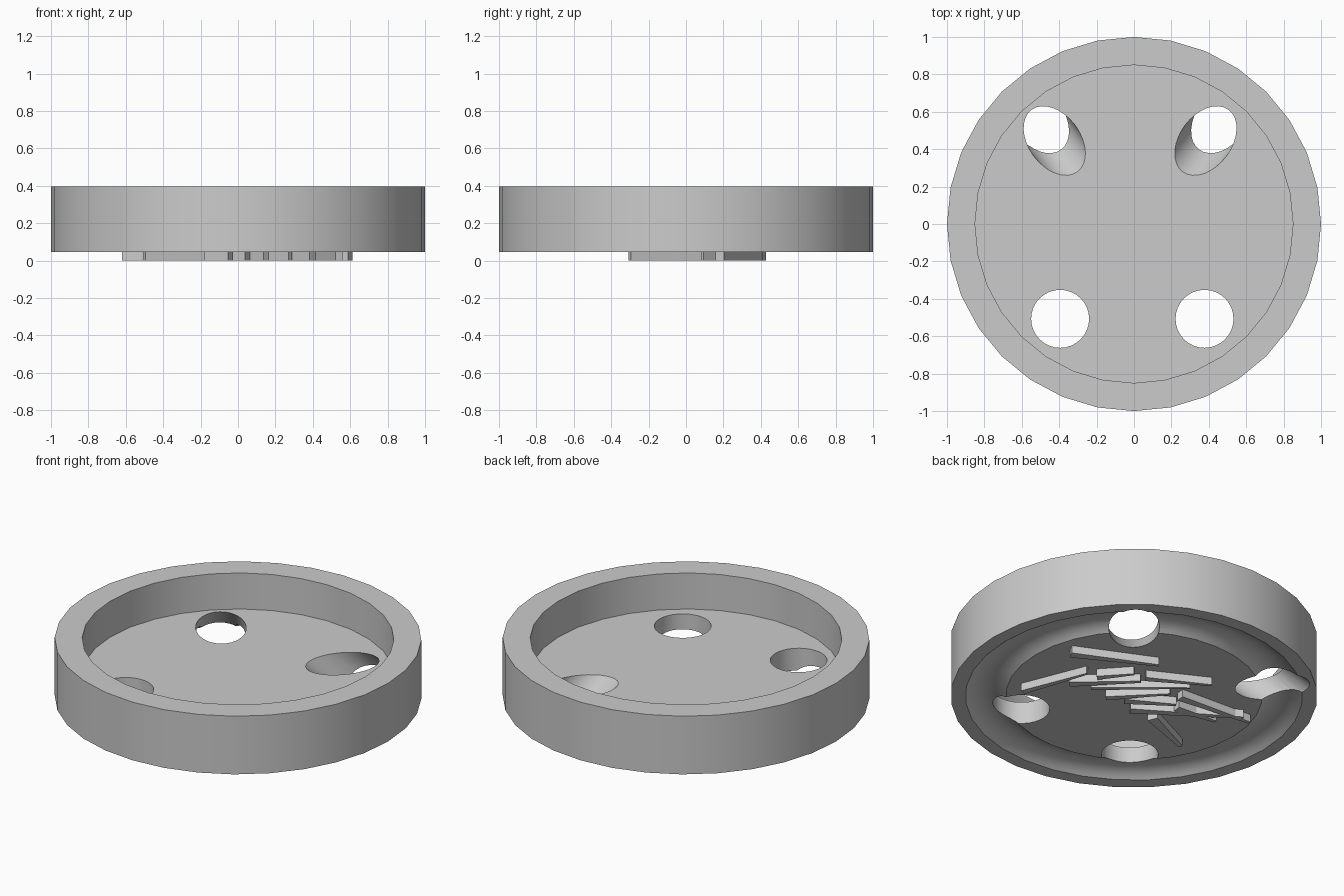
import bpy, bmesh, math
from mathutils import Vector

old = bpy.data.objects.get("Cube")
if old:
    bpy.data.objects.remove(old, do_unlink=True)

SIDES = 32
BASE, FLOOR, TOP = 0.046, 0.179, 0.396

grey = bpy.data.materials.new("plain_grey")
grey.use_nodes = True
grey.diffuse_color = (0.6, 0.6, 0.6, 1)
grey.node_tree.nodes["Principled BSDF"].inputs["Base Color"].default_value = (0.6, 0.6, 0.6, 1)


def add_object(name, bm):
    bmesh.ops.recalc_face_normals(bm, faces=bm.faces)
    mesh = bpy.data.meshes.new(name)
    bm.to_mesh(mesh)
    bm.free()
    mesh.materials.append(grey)
    obj = bpy.data.objects.new(name, mesh)
    bpy.context.collection.objects.link(obj)
    return obj


def lathe(name, profile):
    """Turn an open (radius, z) profile and cap both ends."""
    bm = bmesh.new()
    rings = []
    for r, z in profile:
        rings.append([bm.verts.new((r * math.cos(a), r * math.sin(a), z))
                      for a in (math.tau * i / SIDES for i in range(SIDES))])
    for lower, upper in zip(rings, rings[1:]):
        for i in range(SIDES):
            j = (i + 1) % SIDES
            bm.faces.new((lower[i], lower[j], upper[j], upper[i]))
    bm.faces.new(rings[0])
    bm.faces.new(rings[-1])
    return add_object(name, bm)


def hole_cutter(name, centre, radius, axis, length):
    """Cylinder along axis, centred on a point."""
    bm = bmesh.new()
    bmesh.ops.create_cone(bm, cap_ends=True, segments=SIDES, radius1=radius,
                          radius2=radius, depth=length)
    obj = add_object(name, bm)
    obj.rotation_euler = Vector(axis).to_track_quat('Z', 'Y').to_euler()
    obj.location = centre
    obj.hide_render = True
    return obj


# Dish: shallow rounded groove below, raised rim and sunken floor above
groove_mid, half_width, groove_depth = 0.81, 0.11, 0.042
arc_r = (half_width ** 2 + groove_depth ** 2) / (2 * groove_depth)
arc_end = math.asin(half_width / arc_r)
groove = [(groove_mid + arc_r * math.sin(t),
           BASE + groove_depth - arc_r * (1 - math.cos(t)))
          for t in (arc_end * k / 5 for k in range(-5, 6))]
dish = lathe("dish", groove + [(1, BASE), (1, TOP), (0.85, TOP), (0.85, FLOOR)])

# Two upright holes at the front, two slanted ones at the back
lean = math.radians(48)
cutters = []
for side, front_x, back_x in ((-1, -0.395, -0.425), (1, 0.377, 0.383)):
    cutters.append(hole_cutter("front_hole_cutter", (front_x, -0.507, 0.15), 0.155,
                               (0, 0, 1), 0.6))
    axis = (side * 0.594 * math.sin(lean), 0.804 * math.sin(lean), -math.cos(lean))
    cutters.append(hole_cutter("back_hole_cutter", (back_x, 0.445, FLOOR), 0.138, axis, 0.9))
bpy.context.view_layer.objects.active = dish
for cutter in cutters:
    cut = dish.modifiers.new("hole", 'BOOLEAN')
    cut.operation, cut.solver, cut.object = 'DIFFERENCE', 'EXACT', cutter
    bpy.ops.object.modifier_apply(modifier=cut.name)
    bpy.data.objects.remove(cutter, do_unlink=True)

bpy.ops.object.select_all(action='DESELECT')
dish.select_set(True)
bpy.ops.object.shade_smooth_by_angle(angle=math.radians(30))

# Thin tapered ribs standing out of the underside: start, end, width
ribs = [
    ((0.60, 0.18), (0.16, 0.40), 0.05),
    ((0.54, -0.30), (0.40, 0.08), 0.04),
    ((0.12, 0.24), (-0.20, 0.42), 0.04),
    ((0.40, -0.07), (0.12, 0.20), 0.05),
    ((0.28, -0.03), (-0.13, 0.32), 0.03),
    ((0.15, -0.06), (-0.09, 0.20), 0.04),
    ((0.05, -0.02), (-0.19, 0.13), 0.05),
    ((0.33, 0.08), (0.20, 0.24), 0.04),
    ((-0.04, -0.08), (-0.56, 0.26), 0.05),
    ((-0.22, 0.10), (-0.47, 0.13), 0.05),
    ((-0.16, 0.20), (-0.62, 0.24), 0.05),
    ((-0.19, -0.07), (-0.50, -0.20), 0.06),
]
for start, end, width in ribs:
    a, b = Vector((*start, 0)), Vector((*end, 0))
    across = (b - a).normalized().cross(Vector((0, 0, 1))) * width / 2
    outline = (a + across, b + across * 0.4, b - across * 0.4, a - across)
    bm = bmesh.new()
    face = bm.faces.new([bm.verts.new(p) for p in outline])
    walls = bmesh.ops.extrude_face_region(bm, geom=[face])
    for v in walls["geom"]:
        if isinstance(v, bmesh.types.BMVert):
            v.co.z = BASE + 0.005
    add_object("underside_rib", bm)
